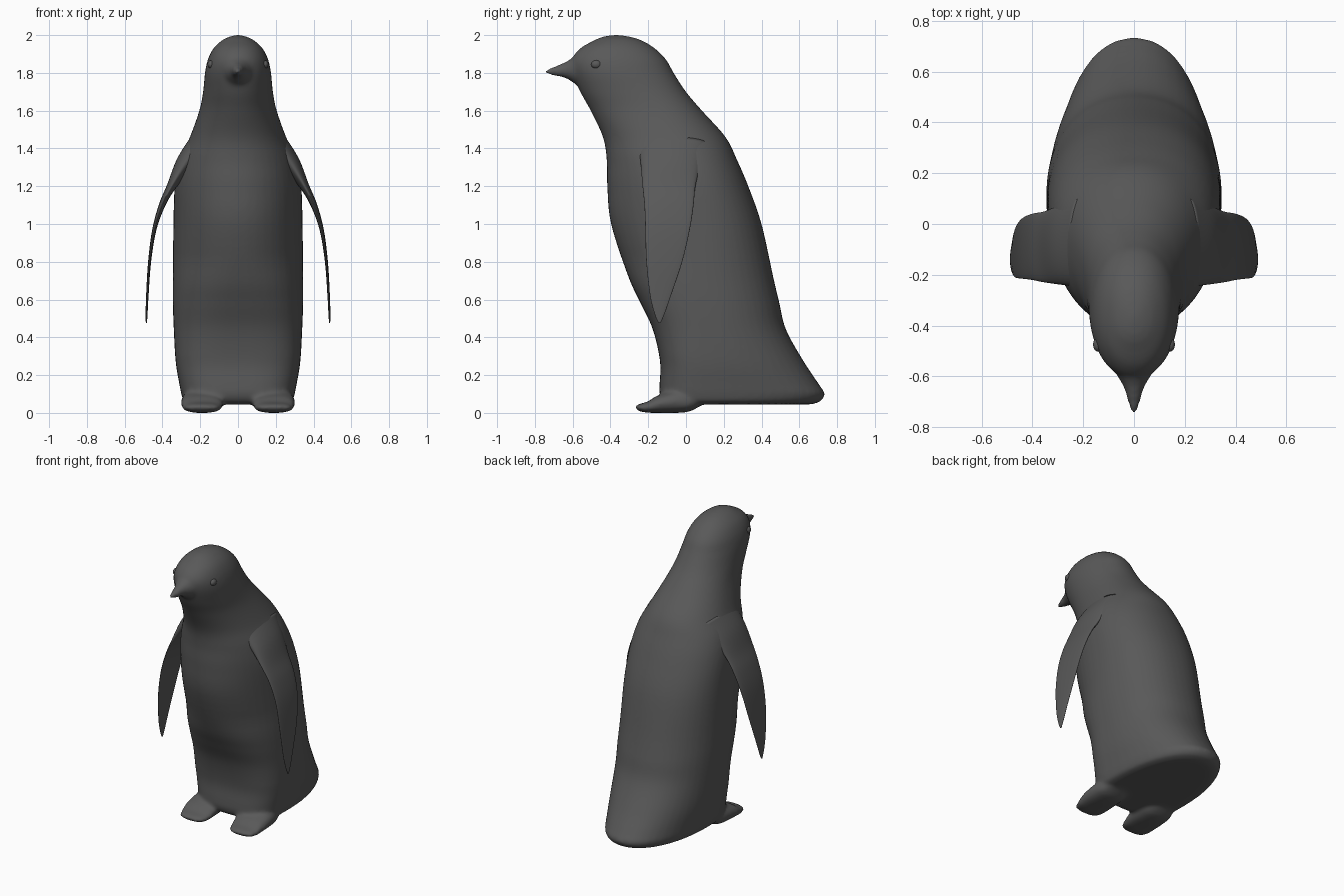
import bpy, bmesh, math
from mathutils import Vector, Matrix

if "Cube" in bpy.data.objects:
    bpy.data.objects.remove(bpy.data.objects["Cube"])

SEG = 48


def spline(rows, n=5):
    """Catmull-Rom resampling of a table of stations."""
    out = []
    for i in range(len(rows) - 1):
        a, b = rows[max(i - 1, 0)], rows[i]
        c, d = rows[i + 1], rows[min(i + 2, len(rows) - 1)]
        for k in range(n):
            t = k / n
            out.append([0.5 * (2 * q + (r - p) * t + (2 * p - 5 * q + 4 * r - s) * t * t
                               + (3 * q - p - 3 * r + s) * t ** 3)
                        for p, q, r, s in zip(a, b, c, d)])
    return out + [list(rows[-1])]


def unit(k, e=2.0):
    """Point on a unit superellipse."""
    a = 2 * math.pi * k / SEG
    c, s = math.cos(a), math.sin(a)
    return (math.copysign(abs(c) ** (2 / e), c), math.copysign(abs(s) ** (2 / e), s))


def loft(bm, rings):
    loops = [[bm.verts.new(p) for p in ring] for ring in rings]
    for a, b in zip(loops, loops[1:]):
        for k in range(SEG):
            j = (k + 1) % SEG
            bm.faces.new((a[k], a[j], b[j], b[k]))
    bm.faces.new(loops[0][::-1])
    bm.faces.new(loops[-1])


dark = bpy.data.materials.new("dark_grey")
dark.diffuse_color = (0.1, 0.1, 0.1, 1)
dark.use_nodes = True
dark.node_tree.nodes["Principled BSDF"].inputs["Base Color"].default_value = dark.diffuse_color


def finish(bm, name):
    bmesh.ops.recalc_face_normals(bm, faces=bm.faces[:])
    for f in bm.faces:
        f.smooth = True
    me = bpy.data.meshes.new(name)
    bm.to_mesh(me)
    bm.free()
    me.materials.append(dark)
    ob = bpy.data.objects.new(name, me)
    bpy.context.collection.objects.link(ob)
    return ob


# Torso and head: z, front y, back y, y of widest point, half width
torso = [
    (.045, -.08, .66, .15, .24), (.06, -.12, .71, .15, .285),
    (.10, -.14, .735, .15, .30), (.15, -.14, .705, .15, .31),
    (.27, -.137, .625, .15, .33), (.44, -.175, .53, .14, .34),
    (.58, -.24, .495, .12, .345), (.72, -.305, .462, .10, .345),
    (1.0, -.397, .40, .08, .342), (1.2, -.417, .33, .03, .335),
    (1.34, -.42, .27, -.02, .308), (1.46, -.44, .21, -.08, .255),
    (1.6, -.505, .085, -.17, .205), (1.7, -.56, .0, -.26, .185),
    (1.8, -.60, -.065, -.34, .175), (1.87, -.605, -.105, -.36, .16),
    (1.93, -.56, -.165, -.37, .13), (1.97, -.49, -.23, -.37, .088),
    (1.99, -.445, -.29, -.37, .05), (2.002, -.38, -.36, -.37, .005)]
bm = bmesh.new()
rings = []
for z, yf, yb, yc, hw in spline(torso):
    low = min(max((.8 - z) / .5, 0), 1)
    ring = []
    for k in range(SEG):
        front = k > SEG / 2
        x, y = unit(k, 2.1 + low if front else 2.15)
        ring.append((x * hw, yc + y * ((yc - yf) if front else (yb - yc)), z))
    rings.append(ring)
loft(bm, rings)


def along_y(cx, rows, e):
    """Loft from stations: y, centre z, half width, half height."""
    loft(bm, [[(cx + hw * u, y, zc + hh * v) for u, v in (unit(k, e) for k in range(SEG))]
              for y, zc, hw, hh in spline(rows)])


# Beak flaring into the face
along_y(0, [(-.50, 1.81, .11, .11), (-.56, 1.815, .085, .09), (-.60, 1.815, .065, .065),
            (-.64, 1.815, .042, .042), (-.69, 1.81, .027, .027),
            (-.73, 1.807, .015, .014), (-.748, 1.805, .005, .005)], 2)

# Feet
for side in (-1, 1):
    along_y(side * .19, [(-.266, .03, .05, .008), (-.245, .028, .085, .02),
                         (-.20, .031, .103, .03), (-.15, .046, .11, .046),
                         (-.05, .06, .11, .06), (.02, .058, .10, .05),
                         (.09, .07, .07, .025)], 2.4)

body = finish(bm, "body")
rem = body.modifiers.new("Blend", 'REMESH')
rem.mode = 'VOXEL'
rem.voxel_size = .012
rem.use_smooth_shade = True
smo = body.modifiers.new("Soften", 'SMOOTH')
smo.factor = .5
smo.iterations = 8

# Flippers: x, z, front y, back y, thickness
flipper = [(.20, 1.42, -.25, .12, .13), (.28, 1.32, -.24, .08, .10),
           (.352, 1.2, -.23, .05, .05), (.402, 1.10, -.22, .04, .034),
           (.443, .97, -.215, .02, .022), (.468, .80, -.21, -.02, .016),
           (.48, .62, -.19, -.08, .013), (.484, .52, -.165, -.115, .01),
           (.485, .475, -.145, -.135, .006)]
for side, name in ((1, "left_flipper"), (-1, "right_flipper")):
    bm = bmesh.new()
    rows = spline(flipper)
    rings = []
    for i, (x, z, yf, yb, th) in enumerate(rows):
        p, q = rows[max(i - 1, 0)], rows[min(i + 1, len(rows) - 1)]
        n = Vector((p[1] - q[1], q[0] - p[0])).normalized()
        ring = []
        for k in range(SEG):
            u, v = unit(k)
            ring.append((side * (x + n.x * v * th / 2), (yf + yb) / 2 + u * (yb - yf) / 2,
                         z + n.y * v * th / 2))
        rings.append(ring)
    loft(bm, rings)
    finish(bm, name)

# Eyes
for side, name in ((1, "left_eye"), (-1, "right_eye")):
    bm = bmesh.new()
    m = Matrix.Translation((side * .143, -.475, 1.845)) @ Matrix.Diagonal((.018, .027, .022, 1))
    bmesh.ops.create_uvsphere(bm, u_segments=24, v_segments=16, radius=1, matrix=m)
    finish(bm, name)
